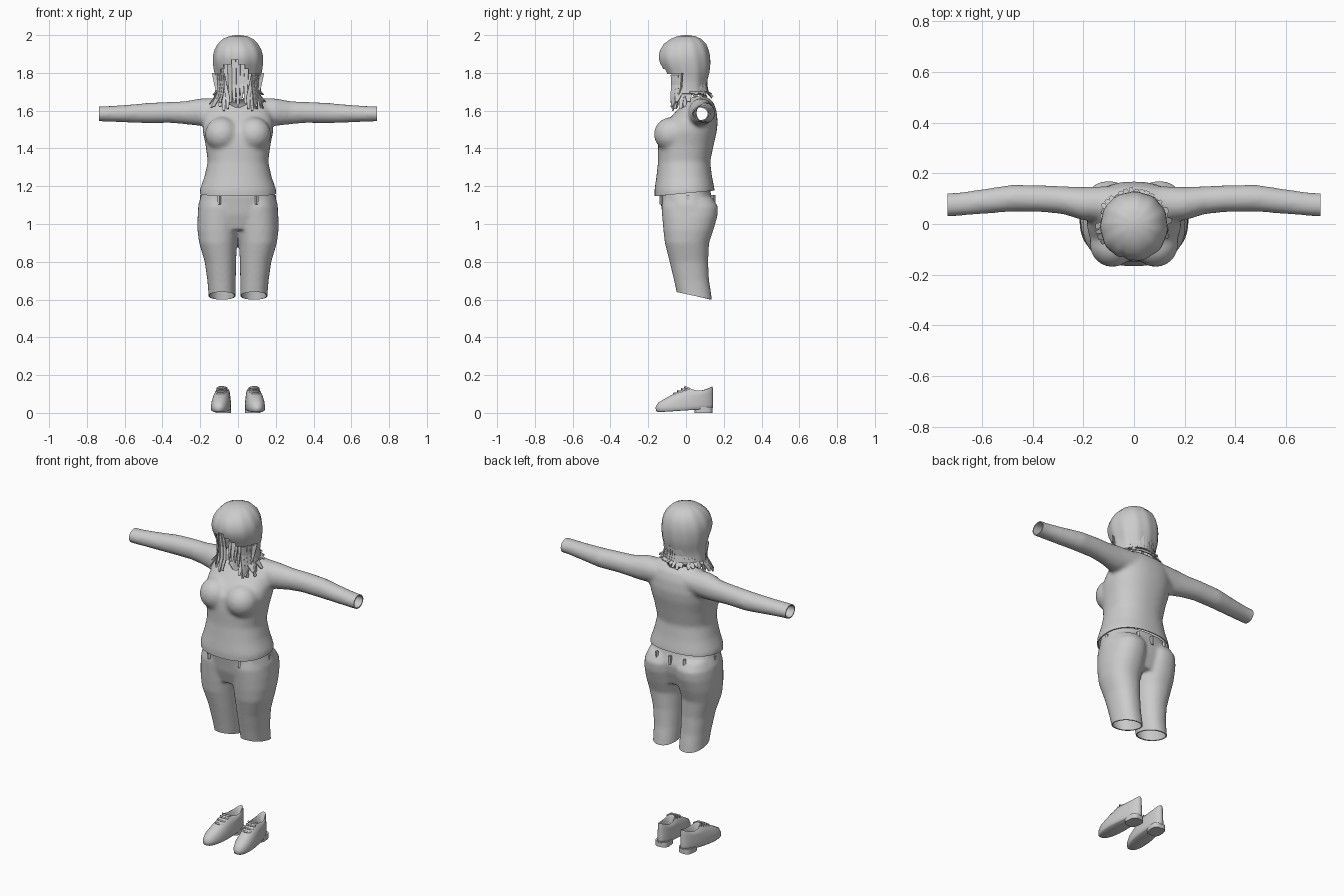
import bpy, bmesh, math, random
from mathutils import Vector, Matrix

random.seed(4)
if "Cube" in bpy.data.objects:
    bpy.data.objects.remove(bpy.data.objects["Cube"])

grey = bpy.data.materials.new("plain grey")
grey.use_nodes = True
grey.diffuse_color = (0.6, 0.6, 0.6, 1)
grey.node_tree.nodes["Principled BSDF"].inputs["Base Color"].default_value = (0.6, 0.6, 0.6, 1)


def ring(c, u, v, n=32, p=2.0):
    """Rounded outline about c, spanned by the half axes u and v."""
    pts = []
    for i in range(n):
        a = 2 * math.pi * i / n
        f = lambda t: math.copysign(abs(t) ** (2 / p), t)
        pts.append(Vector(c) + Vector(u) * f(math.cos(a)) + Vector(v) * f(math.sin(a)))
    return pts


def level(z, x0, x1, y0, y1, p=2.3):
    return ring(((x0 + x1) / 2, (y0 + y1) / 2, z), ((x1 - x0) / 2, 0, 0), (0, (y1 - y0) / 2, 0), 40, p)


def loft(bm, rings, caps=(True, True)):
    rows = [[bm.verts.new(p) for p in r] for r in rings]
    n = len(rows[0])
    faces = []
    for a, b in zip(rows, rows[1:]):
        for i in range(n):
            j = (i + 1) % n
            faces.append(bm.faces.new((a[i], a[j], b[j], b[i])))
    for cap, row in zip(caps, (rows[0], rows[-1])):
        if cap:
            faces.append(bm.faces.new(row))
    bmesh.ops.recalc_face_normals(bm, faces=faces)


def finish(bm, name):
    me = bpy.data.meshes.new(name)
    bm.to_mesh(me)
    bm.free()
    me.materials.append(grey)
    ob = bpy.data.objects.new(name, me)
    bpy.context.collection.objects.link(ob)
    return ob


def apply(ob, kind, **settings):
    m = ob.modifiers.new(kind, kind)
    for k, v in settings.items():
        setattr(m, k, v)
    bpy.context.view_layer.objects.active = ob
    bpy.ops.object.modifier_apply(modifier=m.name)


def smooth(ob, angle=50):
    bpy.ops.object.select_all(action='DESELECT')
    ob.select_set(True)
    bpy.context.view_layer.objects.active = ob
    bpy.ops.object.shade_smooth_by_angle(angle=math.radians(angle))


def cloth(ob, voxel, cuts, hole=None):
    """Fuse the lofts, trim the open ends and give the cloth a thickness."""
    apply(ob, 'REMESH', mode='VOXEL', voxel_size=voxel)
    apply(ob, 'SMOOTH', factor=0.5, iterations=8)
    bm = bmesh.new()
    bm.from_mesh(ob.data)
    for co, no in cuts:
        bmesh.ops.bisect_plane(bm, geom=bm.verts[:] + bm.edges[:] + bm.faces[:],
                               plane_co=co, plane_no=no, clear_outer=True)
    if hole:
        bad = [f for f in bm.faces if hole(f.calc_center_median())]
        bmesh.ops.delete(bm, geom=bad, context='FACES')
    bm.to_mesh(ob.data)
    bm.free()
    ob.data.materials.clear()
    ob.data.materials.append(grey)
    apply(ob, 'SOLIDIFY', thickness=0.006, offset=-1)
    smooth(ob)


# Sweater: torso, bust and sleeves fused
bm = bmesh.new()
torso = [(1.10, -.165, .15, .20), (1.18, -.167, .152, .203), (1.25, -.157, .138, .178),
         (1.33, -.148, .128, .16), (1.42, -.148, .147, .172), (1.49, -.14, .163, .187),
         (1.54, -.105, .168, .187), (1.60, -.05, .162, .175), (1.645, -.01, .145, .15),
         (1.675, .03, .11, .11)]
loft(bm, [level(z, -w, w, a, b) for z, a, b, w in torso])
sleeve = [(.08, .08, 1.6, .07, .066), (.2, .08, 1.592, .066, .073), (.28, .094, 1.589, .055, .061),
          (.36, .1, 1.591, .053, .056), (.48, .102, 1.587, .053, .054), (.6, .088, 1.584, .049, .046),
          (.7, .077, 1.583, .046, .041), (.78, .074, 1.583, .046, .04)]
for s in (1, -1):
    loft(bm, [ring((s * x, y, z), (0, ry, 0), (0, 0, rz)) for x, y, z, ry, rz in sleeve])
    bmesh.ops.create_uvsphere(bm, u_segments=24, v_segments=16, radius=0.09,
                              matrix=Matrix.Translation((s * .085, -.08, 1.475)))
sweater = finish(bm, "sweater")
cloth(sweater, 0.011,
      [((.735, 0, 0), (1, 0, 0)), ((-.735, 0, 0), (-1, 0, 0)), ((0, -.165, 1.147), (0, .03, -.315))],
      lambda c: c.z > 1.57 and (c.x / .07) ** 2 + ((c.y - .045) / .08) ** 2 < 1)

# Cropped trousers: hips and two legs fused
bm = bmesh.new()
hips = [(.97, -.10, .12, .19), (1.05, -.125, .145, .213), (1.1, -.132, .152, .211),
        (1.15, -.14, .135, .196), (1.19, -.135, .125, .185)]
loft(bm, [level(z, -w, w, a, b) for z, a, b, w in hips])
leg = [(.56, .014, .155, -.035, .142), (.64, .013, .157, -.05, .132), (.7, .012, .162, -.063, .122),
       (.8, .01, .176, -.087, .117), (.9, .006, .206, -.112, .122), (.97, -.004, .215, -.12, .146),
       (1.04, -.01, .214, -.126, .166), (1.09, -.01, .208, -.13, .17), (1.14, .0, .19, -.12, .14)]
for s in (1, -1):
    loft(bm, [level(z, s * a, s * b, c, d, 2.2) for z, a, b, c, d in leg])
trousers = finish(bm, "trousers")
cloth(trousers, 0.009, [((0, -.05, .64), (0, -.04, -.187))])

# Belt loops
bm = bmesh.new()
for x, y in ((.1, -.13), (-.1, -.13), (.195, .01), (-.195, .01), (.09, .142), (-.09, .142), (0, .15)):
    m = Matrix.Translation((x, y, 1.128)) @ Matrix.Rotation(math.atan2(x, -y), 4, 'Z')
    bmesh.ops.create_cube(bm, size=1, matrix=m @ Matrix.Diagonal((.014, .014, .05, 1)))
finish(bm, "belt_loops")

# Shoes: stacked outlines up to the opening, then down inside
last = [(-.148, .135, .046, .004, .022, 0), (-.16, .143, .052, .01, .026, 0),
        (-.162, .145, .053, .03, .045, 0), (-.148, .144, .051, .055, .07, 0),
        (-.095, .143, .045, .085, .1, 0), (-.035, .143, .038, .117, .128, .008),
        (.004, .141, .031, .136, .14, .02), (.01, .134, .026, .128, .134, .02),
        (.0, .128, .027, .05, .05, 0)]
for s, side in ((1, "left"), (-1, "right")):
    place = Matrix.Translation((s * .087, 0, 0)) @ Matrix.Rotation(s * math.radians(6), 4, 'Z')
    bm = bmesh.new()
    rings = []
    for y0, y1, w, zf, zb, dip in last:
        pts = level(0, -w, w, y0, y1, 2.2)
        for p in pts:
            t = (p.y - y0) / (y1 - y0)
            p.x *= 1.05 - .22 * t
            p.z = zf + (zb - zf) * t - dip * math.sin(math.pi * t)
        rings.append(pts)
    loft(bm, rings)
    bm.transform(place)
    shoe = finish(bm, side + "_shoe")
    smooth(shoe, 60)

    bm = bmesh.new()
    loft(bm, [level(z, -.04, .04, .045, .14, 3) for z in (0, .03)])
    bm.transform(place)
    smooth(finish(bm, side + "_shoe_heel"), 40)

    bm = bmesh.new()
    for y in (-.065, -.045, -.025, -.008):
        z = .104 + (y + .06) * .56
        path = ((-.028, .022, -.004), (-.012, .003, .003), (.012, .003, .003), (.028, .022, -.004))
        loft(bm, [ring((x, y + dy, z + dz), (0, .005, 0), (0, 0, .005), 8) for x, dy, dz in path])
    bm.transform(place)
    smooth(finish(bm, side + "_shoe_laces"))

# Hair cap: an open shell with wavy locks, a parting and a cut for the face
bm = bmesh.new()
cap = [(2.0, -.01, .01, .01), (1.994, -.045, .05, .05), (1.98, -.08, .08, .08), (1.955, -.115, .105, .105),
       (1.925, -.135, .118, .122), (1.895, -.144, .125, .13), (1.87, -.143, .127, .132),
       (1.845, -.136, .127, .131), (1.82, -.122, .125, .128), (1.795, -.11, .121, .124),
       (1.765, -.1, .113, .118), (1.73, -.1, .107, .118), (1.69, -.1, .11, .124)]
rings = []
for z, a, b, w in cap:
    pts = ring((0, (a + b) / 2, z), (w, 0, 0), (0, (b - a) / 2, 0), 72, 2.1)
    for p in pts:
        ang = math.atan2(p.y, p.x)
        k = 1 + .012 * math.sin(11 * ang + 12 * z)
        if p.y < .02:
            k -= .07 * math.exp(-((p.x + .045) / .012) ** 2)
        p.x, p.y = p.x * k, p.y * k
    rings.append(pts)
loft(bm, rings, (True, False))
gone = []
for f in bm.faces:
    c = f.calc_center_median()
    arch = 1.80 + .06 * max(0, 1 - ((c.x + .02) / .08) ** 2)
    if c.y < -.02 and c.z < arch:
        gone.append(f)
bmesh.ops.delete(bm, geom=gone, context='FACES')
hair = finish(bm, "hair_cap")
apply(hair, 'SOLIDIFY', thickness=0.006, offset=-1)
smooth(hair, 60)


def lock(bm, path, side, width):
    """A tapering ribbon of hair along path."""
    rows = []
    for p, k in zip(path, (1, 1, .9, .45)):
        d = side * width * k / 2
        rows.append((bm.verts.new(p - d), bm.verts.new(p + d)))
    for a, b in zip(rows, rows[1:]):
        bm.faces.new((a[0], a[1], b[1], b[0]))


# Flicked locks round the nape and long locks framing the neck
bm = bmesh.new()
count = 30
for i in range(count):
    t = math.radians(-42 + 264 * i / (count - 1))
    out = Vector((math.cos(t), math.sin(t), 0))
    along = Vector((-out.y, out.x, 0))
    front = out.y < .1
    tip = (random.uniform(1.6, 1.65) if front else random.uniform(1.665, 1.695))
    flick = random.uniform(.115, .155) if front else random.uniform(.13, .15)
    path = []
    for r, z in ((.114, 1.79), (.11, 1.735), (.118, 1.70 if not front else 1.68), (flick, tip)):
        path.append(Vector((out.x * r, .005 + out.y * r * .95, z)))
    lock(bm, path, along, random.uniform(.026, .042))

# Inner locks hanging behind the face opening
for i in range(7):
    x = -.066 + .022 * i
    path = [Vector((x * k, y, z)) for k, y, z in
            ((1.1, .03, 1.9), (1, .025, 1.82), (.95, .02, 1.74), (.9, .0, random.uniform(1.62, 1.68)))]
    lock(bm, path, Vector((1, random.uniform(-.4, .4), 0)), .024)
for s in (1, -1):
    for x, z in ((.055, 1.61), (.075, 1.6), (.095, 1.62)):
        path = [Vector((s * a, b, c)) for a, b, c in
                ((x + .03, -.02, 1.8), (x + .015, -.025, 1.73), (x, -.045, 1.67), (x, -.07, z))]
        lock(bm, path, Vector((1, s * .3, 0)), .026)
locks = finish(bm, "hair_locks")
apply(locks, 'SOLIDIFY', thickness=0.005, offset=0)
